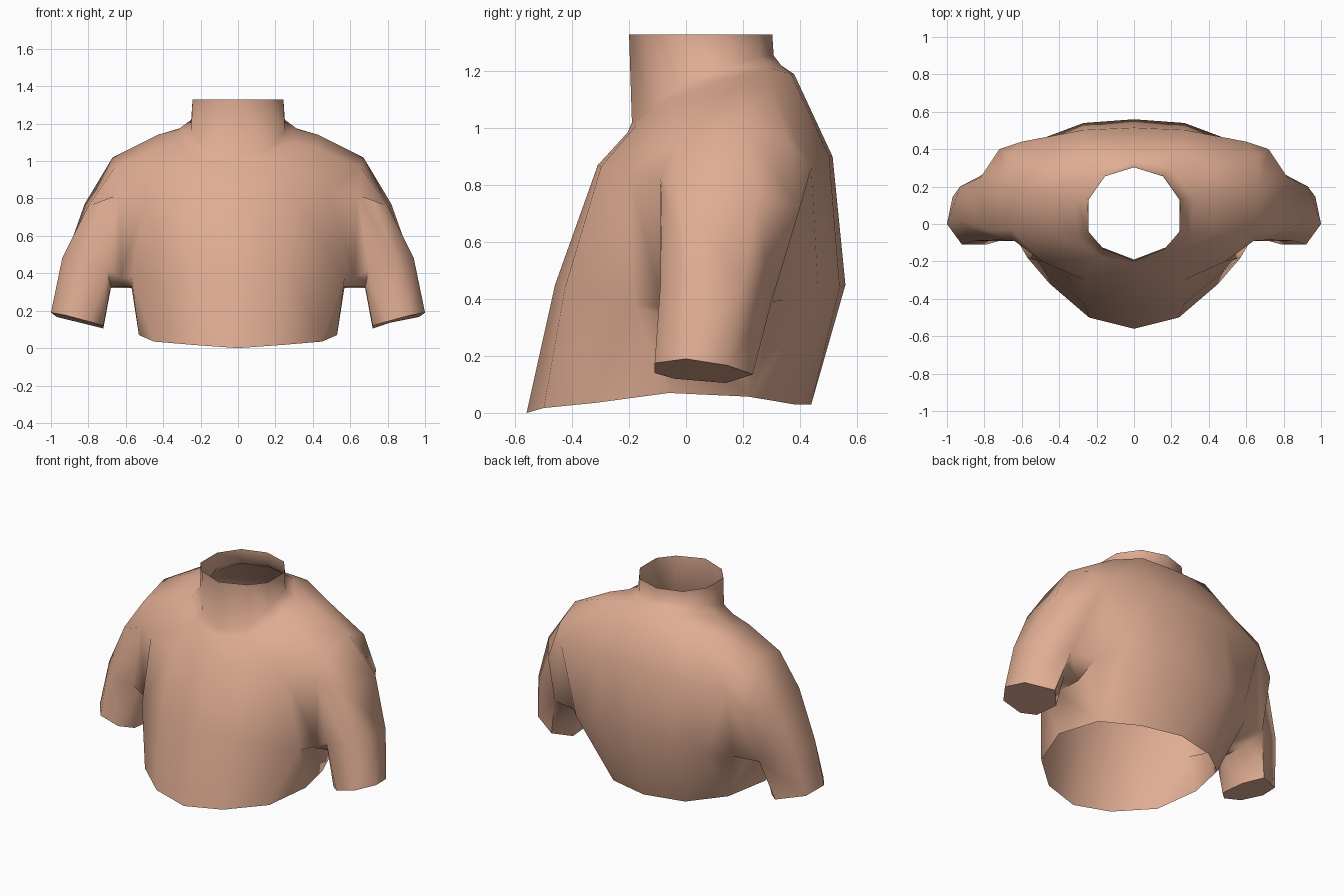
import bpy, bmesh, math

if "Cube" in bpy.data.objects:
    bpy.data.objects.remove(bpy.data.objects["Cube"])

bm = bmesh.new()


def row(*pts):
    """Add a row of vertices on the right-hand half."""
    return [bm.verts.new(p) for p in pts]


def strip(a, b):
    """Bridge two rows of equal length with quads."""
    for i in range(len(a) - 1):
        bm.faces.new((a[i], a[i + 1], b[i + 1], b[i]))


def face(*v):
    bm.faces.new(v)


# collar: half of a ten-sided tube, rows run front to back
neck_xy = [(0, -.20), (.165, -.135), (.243, -.04), (.243, .13), (.155, .255), (0, .303)]
base_z = [1.02, 1.06, 1.16, 1.22, 1.25, 1.255]
top = row(*[(x, y, 1.33) for x, y in neck_xy])
base = row(*[(x * 1.03, y + (.01 if i < 2 else .005), z)
             for i, ((x, y), z) in enumerate(zip(neck_xy, base_z))])
c = row((0, -.205, .985), (.18, -.175, 1.01), (.30, -.06, 1.10),
        (.32, .13, 1.17), (.19, .30, 1.21), (0, .335, 1.22))
strip(top, base)
strip(base, c)

# chest and upper back
chest = row((0, -.31, .87), (.27, -.298, .865), (.49, -.20, .84))
yoke = row((0, .38, 1.19), (.24, .37, 1.19), (.43, .30, 1.14))
back = row((0, .515, .90), (.27, .503, .90), (.60, .44, .86))

# shoulder top running out to the upper arm (front, back edge of each step)
s = row((.42, -.05, 1.07), (.43, .17, 1.14))
t = row((.66, -.03, .965), (.67, .19, 1.02))
u = row((.80, -.03, .76), (.82, .25, .77))
p, q = row((.64, -.09, .82), (.72, -.085, .79))      # front crease
v, w = row((.66, .36, .95), (.72, .40, .72))         # back of shoulder

# underarm level of the body, bottom hem, armpit
low = row((0, -.46, .45), (.27, -.425, .44), (.57, -.18, .375), (.57, -.03, .33),
          (.57, .16, .32), (.47, .465, .425), (.27, .54, .44), (0, .56, .45))
hem = row((0, -.56, 0), (.24, -.50, .017), (.45, -.32, .035), (.53, -.06, .07),
          (.46, .22, .057), (.26, .38, .03), (0, .44, .03))
x, y = row((.625, -.085, .375), (.575, .34, .395))

# sleeve: seven-sided tube with a closed end
arm = row((.94, .01, .48), (.85, -.09, .45), (.70, -.085, .42), (.68, .0, .33),
          (.68, .17, .32), (.74, .30, .39), (.93, .20, .46))
cuff = row((1.0, .0, .19), (.92, -.11, .175), (.79, -.11, .14), (.72, -.04, .12),
           (.72, .14, .105), (.81, .235, .135), (.97, .145, .167))
strip(arm + arm[:1], cuff + cuff[:1])
face(*cuff)

# front panel
strip(c[:2], chest[:2])
strip(chest, low[:3])
face(c[1], c[2], s[0], chest[2])
face(c[1], chest[2], chest[1])
face(chest[2], s[0], t[0], p)
face(p, t[0], u[0], q)
face(chest[2], p, x, low[2])
face(p, arm[2], x)
face(p, q, arm[1], arm[2])
face(q, u[0], arm[0], arm[1])

# shoulder top
for a, b in ((c[2:4], s), (s, t), (t, u), (u, [arm[0], arm[6]])):
    strip(a, b)

# back panel
strip([c[5], c[4]], yoke[:2])
strip(yoke, back)
strip(back[:2], [low[7], low[6]])
face(c[4], c[3], s[1], yoke[2])
face(c[4], yoke[2], yoke[1])
face(yoke[2], s[1], t[1], v)
face(yoke[2], v, back[2])
face(t[1], u[1], w, v)
face(u[1], arm[6], arm[5], w)
face(back[2], v, w)
face(back[2], w, arm[5], y)
face(back[2], y, low[5])
face(back[1], back[2], low[5], low[6])

# armpit floor
face(low[2], x, low[3])
face(x, arm[2], arm[3], low[3])
face(low[3], arm[3], arm[4], low[4])
face(low[4], arm[4], arm[5], y)

# lower body
strip(low[:4], hem[:4])
face(low[3], low[4], hem[4], hem[3])
face(low[4], y, hem[4])
face(y, low[5], hem[4])
strip(low[5:], hem[4:])

# consistent outward normals
bmesh.ops.recalc_face_normals(bm, faces=bm.faces)
bm.normal_update()
front = next(f for f in bm.faces if chest[0] in f.verts and low[0] in f.verts)
if front.normal.y > 0:
    bmesh.ops.reverse_faces(bm, faces=bm.faces)

mesh = bpy.data.meshes.new("shirt")
bm.to_mesh(mesh)
bm.free()
shirt = bpy.data.objects.new("shirt", mesh)
bpy.context.collection.objects.link(shirt)
bpy.context.view_layer.objects.active = shirt
shirt.select_set(True)

# left half
mirror = shirt.modifiers.new("mirror", 'MIRROR')
mirror.use_clip = True
bpy.ops.object.modifier_apply(modifier=mirror.name)
bpy.ops.object.shade_smooth_by_angle(angle=math.radians(60))

mat = bpy.data.materials.new("salmon cloth")
mat.diffuse_color = (.74, .415, .29, 1)
mat.use_nodes = True
mat.node_tree.nodes["Principled BSDF"].inputs["Base Color"].default_value = mat.diffuse_color
mesh.materials.append(mat)
